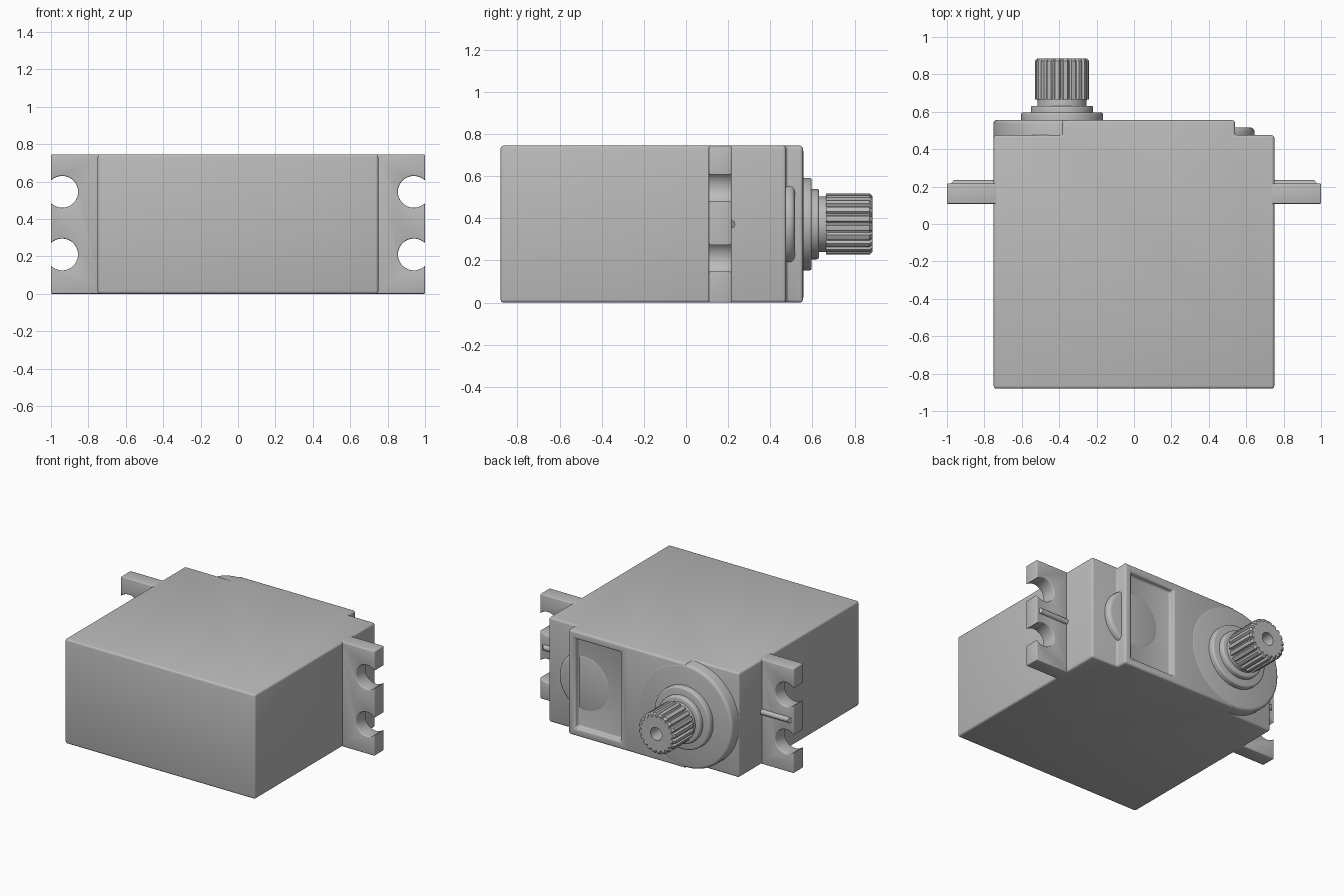
import bpy, bmesh
from math import sin, cos, pi, acos, radians
from mathutils import Vector

cube = bpy.data.objects.get("Cube")
if cube:
    bpy.data.objects.remove(cube, do_unlink=True)

grey = bpy.data.materials.new("casing grey")
grey.use_nodes = True
grey.diffuse_color = (0.5, 0.5, 0.5, 1)
grey.node_tree.nodes["Principled BSDF"].inputs["Base Color"].default_value = (0.5, 0.5, 0.5, 1)

HEIGHT = 0.745
MID = HEIGHT / 2
SHAFT_X = -0.385


def finish(name, bm, bevel=0.0):
    """Turn a bmesh into a rounded, smoothly shaded object."""
    bmesh.ops.recalc_face_normals(bm, faces=bm.faces)
    mesh = bpy.data.meshes.new(name)
    bm.to_mesh(mesh)
    bm.free()
    mesh.materials.append(grey)
    ob = bpy.data.objects.new(name, mesh)
    bpy.context.collection.objects.link(ob)
    bpy.ops.object.select_all(action='DESELECT')
    ob.select_set(True)
    bpy.context.view_layer.objects.active = ob
    if bevel:
        mod = ob.modifiers.new("Rounding", 'BEVEL')
        mod.width = bevel
        mod.segments = 3
        mod.limit_method = 'ANGLE'
        mod.angle_limit = radians(40)
        bpy.ops.object.modifier_apply(modifier=mod.name)
    bpy.ops.object.shade_smooth_by_angle(angle=radians(35))
    return ob


def prism(points, direction):
    """Extrude a flat outline along a direction."""
    bm = bmesh.new()
    face = bm.faces.new([bm.verts.new(p) for p in points])
    out = bmesh.ops.extrude_face_region(bm, geom=[face])
    verts = [v for v in out["geom"] if isinstance(v, bmesh.types.BMVert)]
    bmesh.ops.translate(bm, verts=verts, vec=direction)
    return bm


def lathe(name, profile, x, steps=64, radius_rule=None):
    """Spin (radius, y) points about the y axis through x and mid height."""
    bm = bmesh.new()
    rings = []
    for r, y in profile:
        ring = []
        for i in range(steps):
            a = 2 * pi * i / steps
            rr = radius_rule(r, i) if radius_rule else r
            ring.append(bm.verts.new((x + rr * cos(a), y, MID + rr * sin(a))))
        rings.append(ring)
    for lo, hi in zip(rings, rings[1:]):
        for i in range(steps):
            j = (i + 1) % steps
            bm.faces.new((lo[i], lo[j], hi[j], hi[i]))
    bm.faces.new(rings[0])
    bm.faces.new(rings[-1])
    return finish(name, bm)


def disc(name, x, r, y0, y1, round_=0.012):
    corner = [(r - round_ * (1 - cos(a)), y1 - round_ * (1 - sin(a)))
              for a in (0, pi / 6, pi / 3, pi / 2)]
    return lathe(name, [(r, y0)] + corner, x)


# Casing with its raised back deck, and a shallow window pressed into the deck
outline = [(-0.75, -0.88), (0.75, -0.88), (0.75, 0.475), (0.54, 0.475), (0.54, 0.555),
           (0.075, 0.555), (SHAFT_X, 0.555), (SHAFT_X, 0.475), (-0.75, 0.475)]
bm = prism([(x, y, 0) for x, y in outline], (0, 0, HEIGHT))
bmesh.ops.recalc_face_normals(bm, faces=bm.faces)
panel = [f for f in bm.faces if f.normal.y > 0.9
         and f.calc_center_median().y > 0.55 and f.calc_center_median().x > 0.1]
bmesh.ops.inset_region(bm, faces=panel, thickness=0.055, use_even_offset=True)
out = bmesh.ops.extrude_face_region(bm, geom=panel)
moved = [v for v in out["geom"] if isinstance(v, bmesh.types.BMVert)]
bmesh.ops.translate(bm, verts=moved, vec=(0, -0.04, 0))
bmesh.ops.delete(bm, geom=[f for f in panel if f.is_valid], context='FACES_ONLY')
finish("casing", bm, 0.014)

# Round gear cover, side bump and stepped bearing collars
disc("gear_cover", SHAFT_X, 0.367, 0.44, 0.557, 0.02)
disc("side_bump", 0.438, 0.207, 0.44, 0.517, 0.025)
disc("bearing_collar", SHAFT_X, 0.22, 0.54, 0.597)
disc("inner_collar", SHAFT_X, 0.167, 0.58, 0.632)
disc("shaft_neck", SHAFT_X, 0.132, 0.62, 0.68, 0.005)

# Toothed output shaft with a screw hole
TEETH = 20


def tooth(r, i):
    return r - 0.014 if r > 0.12 and i % 6 in (0, 1) else r


lathe("output_shaft", [(0.145, 0.665), (0.145, 0.872), (0.132, 0.885),
                       (0.045, 0.885), (0.045, 0.78)], SHAFT_X, TEETH * 6, tooth)
disc("shaft_end_ring", SHAFT_X, 0.133, 0.66, 0.668, 0.002)

# Mounting ears with two open screw slots each, and a rib on the back
SLOT_X, SLOT_R = 0.94, 0.085
opening = acos((1 - SLOT_X) / SLOT_R)
for side, label in ((1, "left"), (-1, "right")):
    pts = [(0.72, 0), (1, 0)]
    for z in (0.21, HEIGHT - 0.2):
        for i in range(29):
            a = -opening - (2 * pi - 2 * opening) * i / 28
            pts.append((SLOT_X + SLOT_R * cos(a), z + SLOT_R * sin(a)))
    pts += [(1, HEIGHT), (0.72, HEIGHT)]
    bm = prism([(side * x, 0.108, z) for x, z in pts], (0, 0.108, 0))
    finish(label + "_mounting_ear", bm, 0.01)

    ring = [(side * 0.72, 0.214 + 0.02 * cos(2 * pi * i / 20), MID + 0.02 * sin(2 * pi * i / 20))
            for i in range(20)]
    bm = prism(ring, (side * 0.26, 0, 0))
    for v in bm.verts:      # slope the outer end of the rib
        if abs(v.co.x) > 0.9:
            v.co.x -= side * (v.co.y - 0.214) * 0.8
    finish(label + "_ear_rib", bm)
